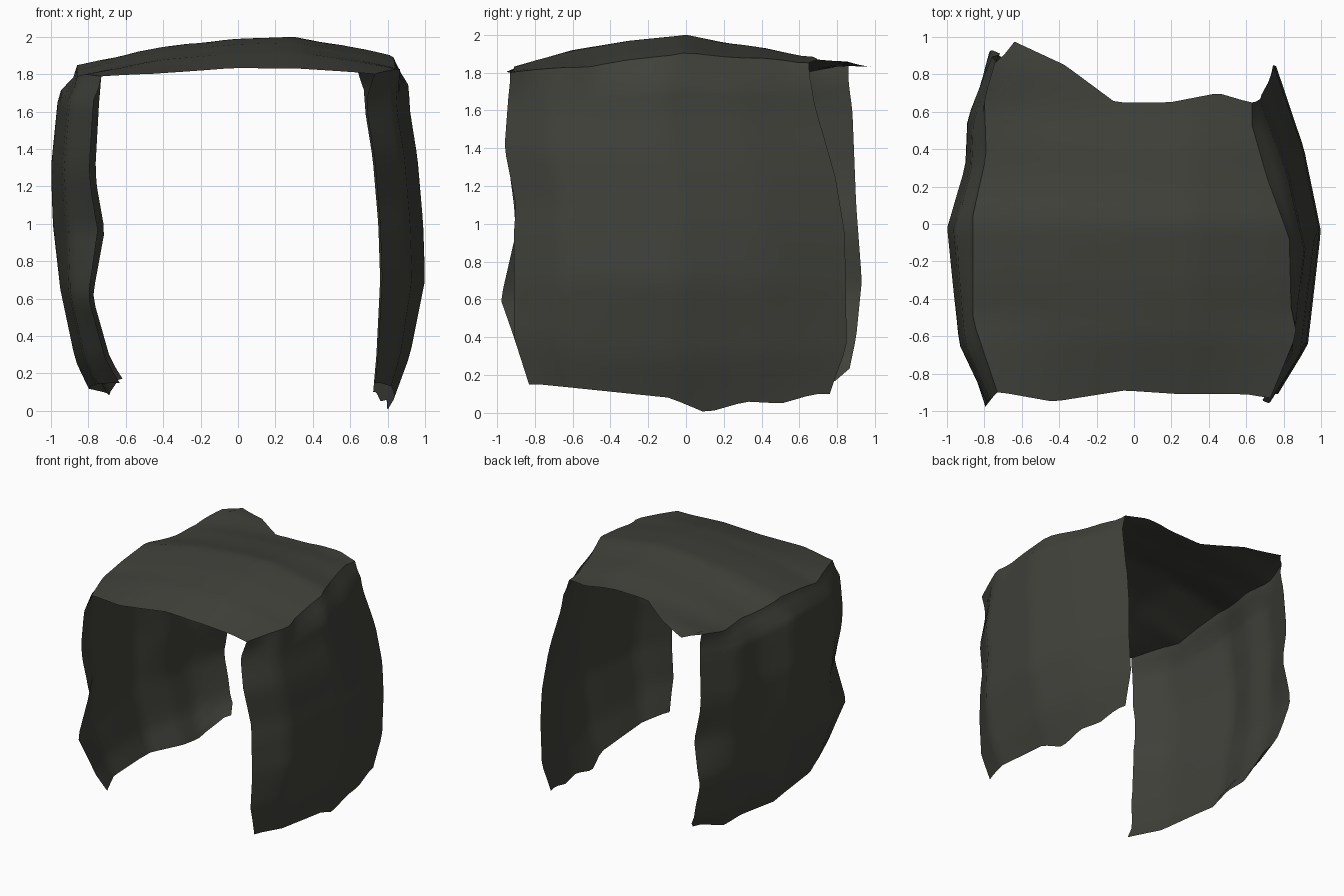
import bpy, bmesh

if "Cube" in bpy.data.objects:
    bpy.data.objects.remove(bpy.data.objects["Cube"])

cloth = bpy.data.materials.new("dark olive grey")
cloth.diffuse_color = (0.053, 0.053, 0.044, 1)
cloth.use_nodes = True
cloth.node_tree.nodes["Principled BSDF"].inputs["Base Color"].default_value = cloth.diffuse_color
N = 26


def prof(pts, t):
    """Piecewise-linear profile lookup."""
    if t <= pts[0][0]:
        return pts[0][1]
    for (a, b), (c, d) in zip(pts, pts[1:]):
        if t <= c:
            return b + (d - b) * (t - a) / (c - a)
    return pts[-1][1]


def sheet(name, fn, axis, sign):
    """Ragged thin sheet from a point function of u, v in 0..1."""
    bm = bmesh.new()
    g = [[bm.verts.new(fn(i / N, j / N)) for j in range(N + 1)] for i in range(N + 1)]
    for i in range(N):
        for j in range(N):
            bm.faces.new((g[i][j], g[i + 1][j], g[i + 1][j + 1], g[i][j + 1]))
    bm.normal_update()
    faces = list(bm.faces)
    if sum(f.normal[axis] * sign for f in faces) < 0:
        bmesh.ops.reverse_faces(bm, faces=faces)
    for f in faces:
        f.smooth = True
    me = bpy.data.meshes.new(name)
    bm.to_mesh(me)
    bm.free()
    me.materials.append(cloth)
    bpy.context.collection.objects.link(bpy.data.objects.new(name, me))


# top cover: four ragged edges and a gentle crown
FRONT = [(-.71, -.9), (-.43, -.95), (-.05, -.89), (.25, -.91), (.6, -.91), (.72, -.93)]
BACK = [(-.72, .86), (-.65, .98), (-.37, .85), (-.1, .65), (.19, .65), (.45, .7), (.62, .65)]
LEFT = [(-.92, -.73), (-.55, -.86), (0, -.86), (.3, -.79), (.6, -.8), (.86, -.72)]
RIGHT = [(-.92, .73), (-.55, .87), (-.4, .84), (0, .83), (.35, .71), (.65, .63)]
CROWN = [(-.95, 1.82), (-.6, 1.92), (-.3, 1.97), (0, 2.0), (.2, 1.96), (.42, 1.93), (.6, 1.89), (.85, 1.87), (.98, 1.83)]
DROP = [(-.86, .15), (-.4, .05), (0, .01), (.3, 0), (.7, .07), (.87, .11)]
FADE = [(-.95, .3), (-.5, 1), (.3, 1), (.65, .6), (.98, 0)]


def top_point(u, v):
    ya = -.92 + 1.7 * v
    x = prof(LEFT, ya) * (1 - u) + prof(RIGHT, ya) * u
    y = prof(FRONT, x) * (1 - v) + prof(BACK, x) * v
    return (x, y, prof(CROWN, y) - prof(DROP, x) * prof(FADE, y))


sheet("top_cover", top_point, 2, 1)


def side_panel(name, sign, front, back, bottom, bulge, inset, scale):
    """Hanging panel whose upper rows curl in to meet the top cover."""
    def fn(u, v):
        edge = top_point((sign + 1) / 2, u)
        z = prof(bottom, -0.9 + 1.75 * u) * (1 - v) + edge[2] * v
        y = prof(front, z) * (1 - u) + prof(back, z) * u
        x = sign * (prof(bulge, z) - prof(inset, u) * prof(scale, z))
        k = max(0, (v - .92) / .08)
        return (x + (edge[0] - x) * k, y + (edge[1] - y) * k, z)
    sheet(name, fn, 0, sign)


side_panel(
    "right_panel", 1,
    front=[(.15, -.83), (.4, -.91), (.95, -.91), (1.1, -.9), (1.4, -.96), (1.8, -.93)],
    back=[(.1, .76), (.19, .79), (.35, .85), (.95, .84), (1.25, .79), (1.63, .68), (1.83, .65)],
    bottom=[(-.83, .15), (-.08, .08), (.13, 0), (.36, .06), (.57, .05), (.76, .1)],
    bulge=[(0, .81), (.3, .92), (.7, 1.0), (1, .99), (1.35, .96), (1.6, .92), (1.8, .91), (1.9, .87)],
    inset=[(0, .23), (.15, .07), (.5, 0), (.75, .09), (1, .24)],
    scale=[(0, .4), (.3, .75), (.7, 1), (1.9, 1)])

side_panel(
    "left_panel", -1,
    front=[(.15, -.83), (.4, -.91), (.6, -.98), (.95, -.9), (1.1, -.91), (1.4, -.95), (1.8, -.93)],
    back=[(.18, .79), (.21, .86), (.4, .9), (.7, .93), (1.1, .9), (1.6, .88), (1.82, .85)],
    bottom=[(-.83, .15), (-.2, .13), (.1, .11), (.5, .08), (.79, .17)],
    bulge=[(.08, .78), (.27, .87), (.65, .95), (1, .99), (1.3, 1.0), (1.7, .96), (1.86, .85)],
    inset=[(0, .19), (.16, .06), (.5, 0), (.68, .09), (.82, .1), (1, .22)],
    scale=[(.15, .95), (.3, .85), (.6, .75), (.97, 1.25), (1.2, 1.1), (1.7, 1), (1.86, .7)])
